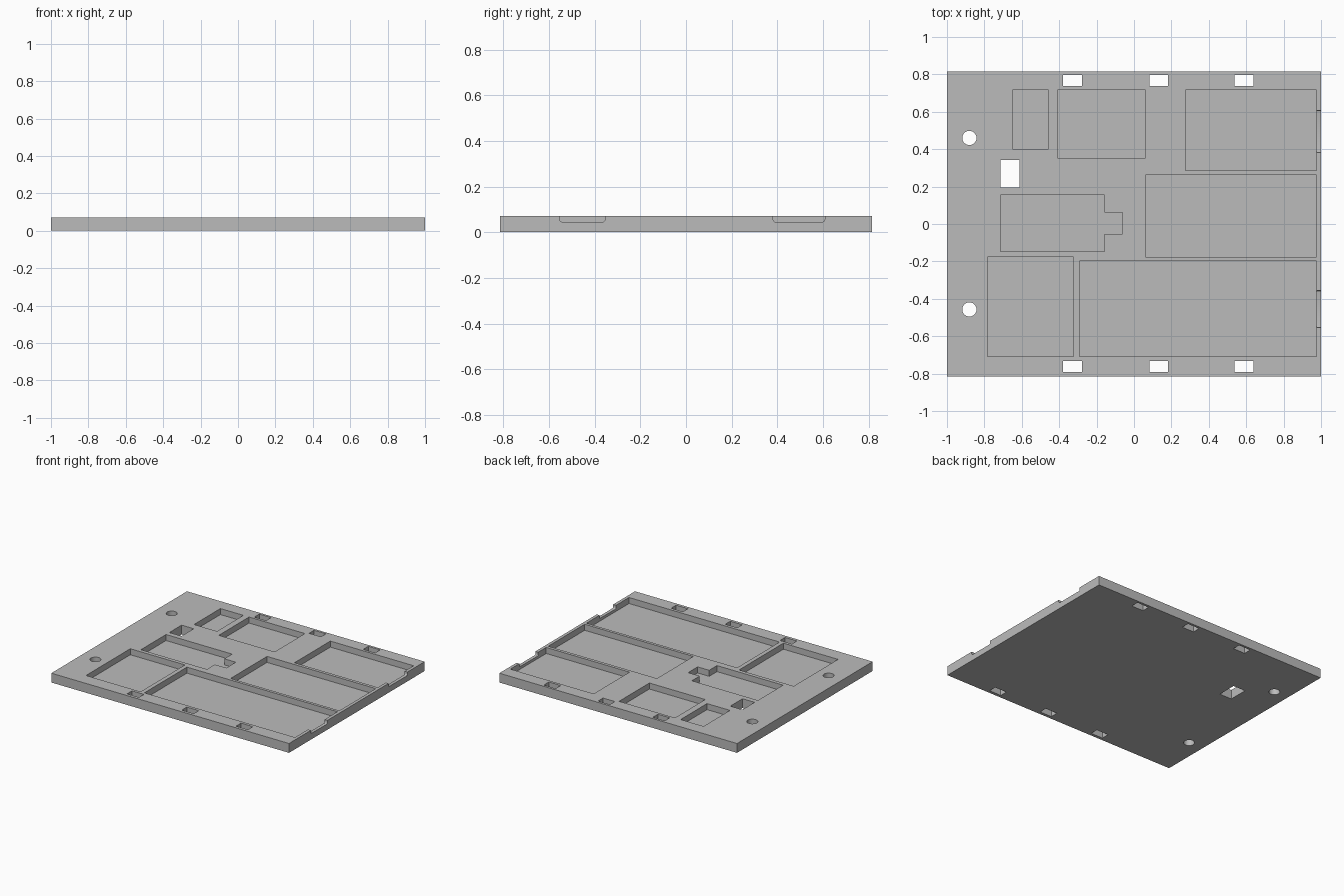
import bpy
import bmesh
from mathutils import Matrix, Vector

cube = bpy.data.objects.get("Cube")
if cube:
    bpy.data.objects.remove(cube, do_unlink=True)

THICK = 0.071
FLOOR = 0.025      # height of the pocket floors
NOTCH = 0.045      # height of the rim notches
HALF_Y = 0.815

grey = bpy.data.materials.new("plain_grey")
grey.use_nodes = True
grey.diffuse_color = (0.5, 0.5, 0.5, 1)
grey.node_tree.nodes["Principled BSDF"].inputs["Base Color"].default_value = (0.5, 0.5, 0.5, 1)


def finish(name, bm):
    mesh = bpy.data.meshes.new(name)
    bm.to_mesh(mesh)
    bm.free()
    mesh.materials.append(grey)
    obj = bpy.data.objects.new(name, mesh)
    bpy.context.collection.objects.link(obj)
    return obj


def box(name, x0, x1, y0, y1, z0, z1, round_x=0):
    """Box between limits; round_x eases the edges that run along x."""
    bm = bmesh.new()
    size = Vector((x1 - x0, y1 - y0, z1 - z0))
    mid = Vector((x0 + x1, y0 + y1, z0 + z1)) / 2
    bmesh.ops.create_cube(bm, size=1, matrix=Matrix.LocRotScale(mid, None, size))
    if round_x:
        edges = [e for e in bm.edges if abs(e.verts[0].co.x - e.verts[1].co.x) > 1e-4]
        bmesh.ops.bevel(bm, geom=edges, offset=round_x, segments=3, profile=0.5, affect='EDGES')
    return finish(name, bm)


def prism(name, points, z0, z1):
    """Vertical extrusion of an outline."""
    bm = bmesh.new()
    face = bm.faces.new([bm.verts.new((x, y, z0)) for x, y in points])
    top = bmesh.ops.extrude_face_region(bm, geom=[face], use_keep_orig=True)["geom"]
    bmesh.ops.translate(bm, vec=(0, 0, z1 - z0), verts=[v for v in top if isinstance(v, bmesh.types.BMVert)])
    bmesh.ops.recalc_face_normals(bm, faces=bm.faces)
    return finish(name, bm)


def rod(name, x, y, radius):
    bm = bmesh.new()
    bmesh.ops.create_cone(bm, cap_ends=True, segments=48, radius1=radius, radius2=radius,
                          depth=1, matrix=Matrix.Translation((x, y, 0)))
    return finish(name, bm)


plate = box("tray_plate", -1, 1, -HALF_Y, HALF_Y, 0, THICK)
cutters = []

# Rectangular component pockets
pockets = [
    (-0.65, -0.457, 0.40, 0.717),
    (-0.409, 0.061, 0.353, 0.717),
    (0.275, 0.976, 0.286, 0.717),
    (0.061, 0.976, -0.176, 0.262),
    (-0.291, 0.976, -0.709, -0.198),
    (-0.783, -0.323, -0.709, -0.176),
]
for limits in pockets:
    cutters.append(box("pocket_cutter", *limits, FLOOR, 1))

# Pocket with a side tab
cutters.append(prism("tab_pocket_cutter", [
    (-0.714, -0.147), (-0.158, -0.147), (-0.158, -0.053), (-0.061, -0.053),
    (-0.061, 0.061), (-0.158, 0.061), (-0.158, 0.155), (-0.714, 0.155)], FLOOR, 1))

# Strap slots along the front and back edges, and the larger cable slot
for x in (-0.329, 0.132, 0.588):
    for y in (-0.762, 0.767):
        cutters.append(box("slot_cutter", x - 0.05, x + 0.05, y - 0.03, y + 0.03, -1, 1))
cutters.append(box("cable_slot_cutter", -0.714, -0.612, 0.195, 0.342, -1, 1))

# Round mounting holes
for y in (-0.457, 0.46):
    cutters.append(rod("hole_cutter", -0.88, y, 0.038))

# Notches through the thin rim on the +x side
for y0, y1 in ((-0.553, -0.355), (0.382, 0.608)):
    cutters.append(box("notch_cutter", 0.95, 1.1, y0, y1, NOTCH, 1, 0.01))

# Cut everything from the plate
for cutter in cutters:
    mod = plate.modifiers.new("cut", 'BOOLEAN')
    mod.operation = 'DIFFERENCE'
    mod.solver = 'EXACT'
    mod.object = cutter
bpy.context.view_layer.update()
depsgraph = bpy.context.evaluated_depsgraph_get()
result = bpy.data.meshes.new_from_object(plate.evaluated_get(depsgraph))
plate.modifiers.clear()
plate.data = result
plate.data.materials.clear()
plate.data.materials.append(grey)
for cutter in cutters:
    bpy.data.objects.remove(cutter, do_unlink=True)

# Smooth hole walls, sharp rims
bpy.context.view_layer.objects.active = plate
plate.select_set(True)
bpy.ops.object.shade_smooth_by_angle(angle=0.5)
